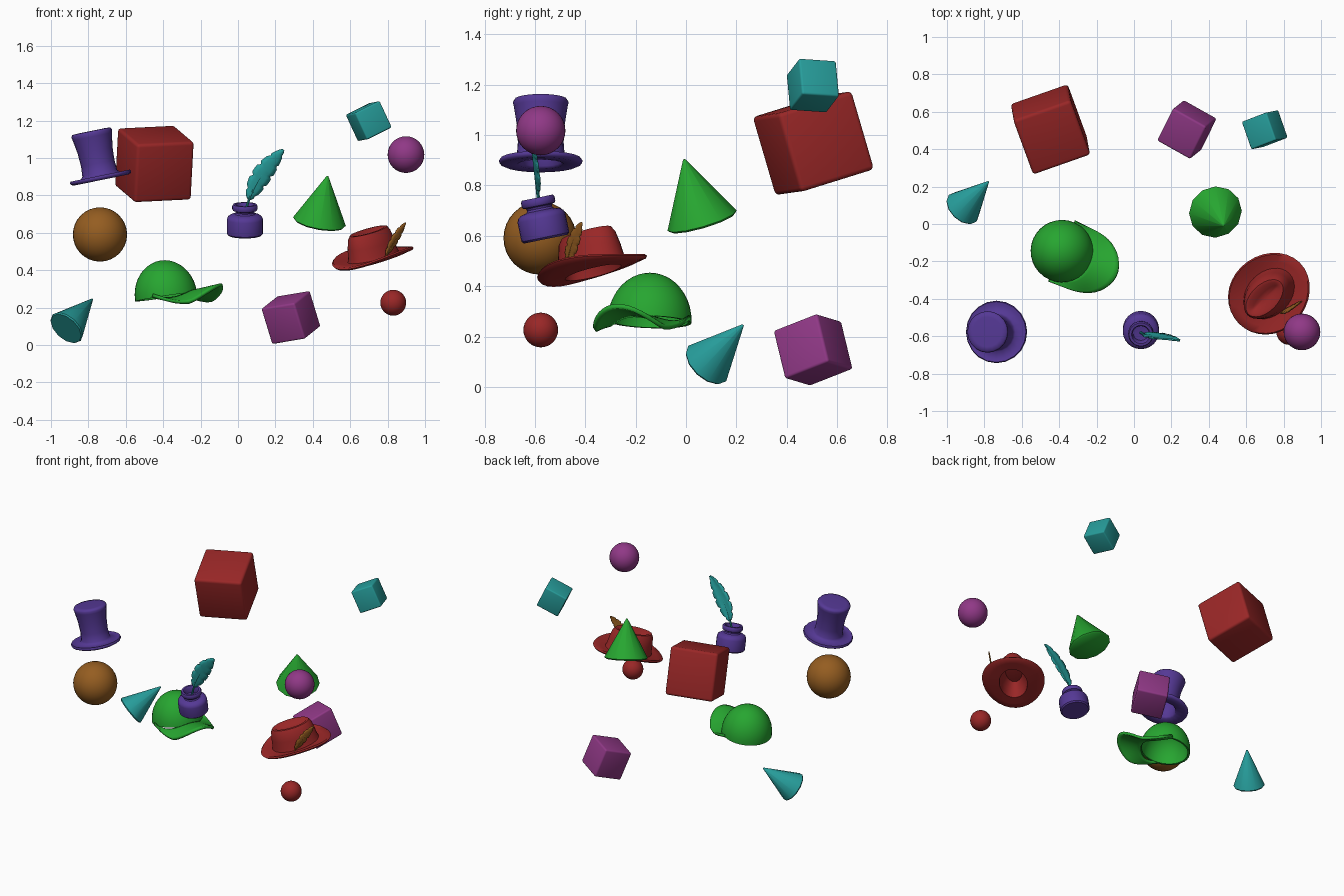
import bpy, bmesh
from math import sin, cos, pi, radians
from mathutils import Vector, Matrix

if "Cube" in bpy.data.objects:
    bpy.data.objects.remove(bpy.data.objects["Cube"])

COL = {"red": (.32, .02, .02, 1), "green": (.02, .38, .03, 1), "teal": (.02, .34, .33, 1),
       "magenta": (.28, .04, .24, 1), "orange": (.30, .11, .015, 1), "purple": (.09, .04, .30, 1)}
MATS = {}
for key, c in COL.items():
    MATS[key] = bpy.data.materials.new(key)
    MATS[key].diffuse_color = c


def finish(name, bm, color, matrix=Matrix(), angle=40):
    bmesh.ops.remove_doubles(bm, verts=bm.verts, dist=1e-5)
    bmesh.ops.recalc_face_normals(bm, faces=bm.faces)
    me = bpy.data.meshes.new(name)
    bm.to_mesh(me)
    bm.free()
    me.shade_smooth()
    me.set_sharp_from_angle(angle=radians(angle))
    me.materials.append(MATS[color])
    ob = bpy.data.objects.new(name, me)
    bpy.context.collection.objects.link(ob)
    ob.matrix_world = matrix
    return ob


def frame(origin, x, y):
    """Matrix with local x along x and local y close to y."""
    x = Vector(x).normalized()
    z = x.cross(Vector(y)).normalized()
    m = Matrix((x, z.cross(x), z)).transposed().to_4x4()
    m.translation = origin
    return m


def upright(origin, up):
    m = Vector(up).to_track_quat('Z', 'Y').to_matrix().to_4x4()
    m.translation = origin
    return m


def loft(rings, closed=True):
    bm = bmesh.new()
    rows = [[bm.verts.new(p) for p in r] for r in rings]
    n = len(rows[0])
    for a, b in zip(rows, rows[1:]):
        for i in range(n if closed else n - 1):
            j = (i + 1) % n
            bm.faces.new((a[i], a[j], b[j], b[i]))
    return bm


def ellipse(a, b, z, n, lift=0):
    return [(a * cos(t), b * sin(t), z + lift * sin(t) ** 2)
            for t in (2 * pi * i / n for i in range(n))]


def revolve(profile, n):
    return loft([ellipse(r, r, z, n) for r, z in profile])


def solidify(ob, t, offset=0):
    m = ob.modifiers.new("thickness", 'SOLIDIFY')
    m.thickness, m.offset = t, offset


def ball(name, color, loc, r):
    bm = bmesh.new()
    bmesh.ops.create_uvsphere(bm, u_segments=32, v_segments=16, radius=r)
    finish(name, bm, color, Matrix.Translation(loc))


def block(name, color, loc, x, y, size):
    bm = bmesh.new()
    bmesh.ops.create_cube(bm, size=size)
    bmesh.ops.bevel(bm, geom=bm.edges[:], offset=size * .055, segments=3,
                    profile=.5, affect='EDGES')
    finish(name, bm, color, frame(loc, x, y))


def cone(name, color, base, apex, r):
    axis = Vector(apex) - Vector(base)
    h = axis.length
    bm = revolve([(0, 0), (r * .95, 0), (r, h * .03), (.005, h * .99), (0, h)], 12)
    finish(name, bm, color, upright(base, axis), 50)


def feather(name, color, p0, p1, p2, normal, width, start, shaft):
    """Serrated vane and shaft along a quadratic curve."""
    p0, p1, p2, nrm = map(Vector, (p0, p1, p2, normal))
    pos = lambda t: p0 * (1 - t) ** 2 + p1 * 2 * t * (1 - t) + p2 * t * t
    tan = lambda t: ((p1 - p0) * (1 - t) + (p2 - p1) * t).normalized()
    rows, n = [], 24
    for i in range(n + 1):
        k = i / n
        t = start + (1 - start) * k
        side = nrm.cross(tan(t)).normalized()
        w = width * max(.02, sin(pi * k ** .85)) ** .65
        wl = w * (.75 if i % 5 == 2 else 1)
        wr = w * (.75 if i % 5 == 4 else 1)
        back = -nrm.normalized() * width * .15
        sweep = tan(t) * width * .25 * sin(pi * k)
        rows.append([pos(t) - side * wl + back + sweep, pos(t) - side * wl * .5 + back * .3 + sweep * .5,
                     pos(t), pos(t) + side * wr * .5 + back * .3 + sweep * .5,
                     pos(t) + side * wr + back + sweep])
    solidify(finish(name + "_vane", loft(rows, False), color), width * .15)
    tube = []
    for i in range(17):
        t = i / 16
        side = nrm.cross(tan(t)).normalized()
        up = side.cross(tan(t))
        r = shaft * (1 - .8 * t)
        tube.append([pos(t) + (side * cos(a) + up * sin(a)) * r
                     for a in (2 * pi * j / 8 for j in range(8))])
    tube = [[pos(0)] * 8] + tube + [[pos(1)] * 8]
    finish(name + "_shaft", loft(tube), color)


# Balls
ball("orange_ball", "orange", (-.738, -.58, .591), .145)
ball("magenta_ball", "magenta", (.898, -.577, 1.018), .098)
ball("red_ball", "red", (.83, -.577, .226), .069)

# Rounded blocks
block("red_block", "red", (-.447, .506, .968), (.305, .107, .015), (-.10, .29, .09), .325)
block("teal_block", "teal", (.699, .504, 1.197), (.13, .05, .065), (-.05, .14, -.01), .157)
block("magenta_block", "magenta", (.283, .505, .147), (.173, -.097, .029), (.08, .172, .066), .206)

# Cones
cone("teal_cone", "teal", (-.92, .08, .088), (-.778, .227, .246), .103)
cone("green_cone", "green", (.434, .066, .653), (.479, -.008, .905), .143)

# Top hat: brim, flared crown and hollow inside
hat = [(.092, 0), (.15, -.002), (.163, .004), (.167, .014), (.162, .022), (.145, .018),
       (.105, .022), (.095, .035), (.091, .09), (.095, .16), (.107, .235), (.111, .252),
       (.104, .264), (.08, .266), (0, .266)]
inside = [(0, .245), (.088, .245), (.08, .16), (.078, .09), (.082, .01), (.092, 0)]
finish("top_hat", revolve(inside + hat, 20), "purple",
       upright((-.732, -.577, .884), (-.20, 0, .98)), 60)

# Ink pot with neck and rim
pot = [(0, 0), (.088, 0), (.096, .008), (.097, .02), (.097, .085), (.092, .1), (.078, .11),
       (.055, .116), (.05, .124), (.053, .132), (.064, .136), (.068, .143), (.068, .16),
       (.063, .168), (.05, .168), (.044, .16), (.042, .12), (0, .115)]
finish("ink_pot", revolve(pot, 24), "purple", upright((.037, -.557, .587), (0, -.2, .98)))

# Quill standing in the pot
feather("quill", "teal", (.035, -.58, .69), (.07, -.60, .875), (.243, -.625, 1.043),
        (.2, -.97, 0), .054, .24, .008)

# Cap: dome crown and arched visor
cap = frame((-.385, -.145, .262), (.9, -.4, .15), (.4, .9, .03))
R, H = .167, .192
dome = [(R, -.004)] + [(R * cos(a), H * sin(a)) for a in (pi / 2 * i / 10 for i in range(11))]
inner = [(r * .92, z * .92) for r, z in reversed(dome)]
finish("cap_crown", revolve(dome[:-1] + [(0, H)] + inner + [dome[0]], 32), "green", cap, 50)
arc = [radians(-90 + 180 * i / 24) for i in range(25)]
rows = []
for k in range(7):
    s = k / 6
    row = []
    for t in arc:
        c = max(0, cos(t))
        x = .157 * c * (1 - s) + .325 * c ** .75 * s
        y = sin(t) * (.157 * (1 - s) + .176 * s)
        row.append((x, y, .01 * s - .07 * (y / .15) ** 2 * min(1, x / .2)))
    rows.append(row)
solidify(finish("cap_visor", loft(rows, False), "green", cap, 60), .018)

# Creased hat: curved brim, pinched crown, hollow inside
felt = frame((.724, -.37, .462), (.69, .69, .25), (-.707, .707, 0))
rings = [(0, 0, .095, 0), (.10, .055, .105, 0), (.125, .085, .05, 0), (.132, .092, -.008, 0),
         (.19, .155, -.008, .012), (.23, .198, -.008, .03), (.238, .206, 0, .034),
         (.23, .198, .009, .032), (.19, .155, .01, .012), (.158, .116, .012, 0),
         (.153, .110, .03, 0), (.147, .102, .08, 0), (.138, .088, .13, 0),
         (.125, .072, .152, 0), (.108, .055, .152, 0), (.09, .025, .132, 0), (0, 0, .122, 0)]
finish("creased_hat", loft([ellipse(a, b, z, 32, l) for a, b, z, l in rings]), "red", felt, 50)

# Feather tucked at the side of the crown
feather("hat_feather", "orange", (.785, -.475, .465), (.835, -.465, .56), (.898, -.415, .653),
        (.707, -.6, -.1), .03, .08, .005)

for m in bpy.data.materials:
    if m.users and not m.is_grease_pencil:
        m.use_nodes = True
        m.node_tree.nodes["Principled BSDF"].inputs["Base Color"].default_value = m.diffuse_color
